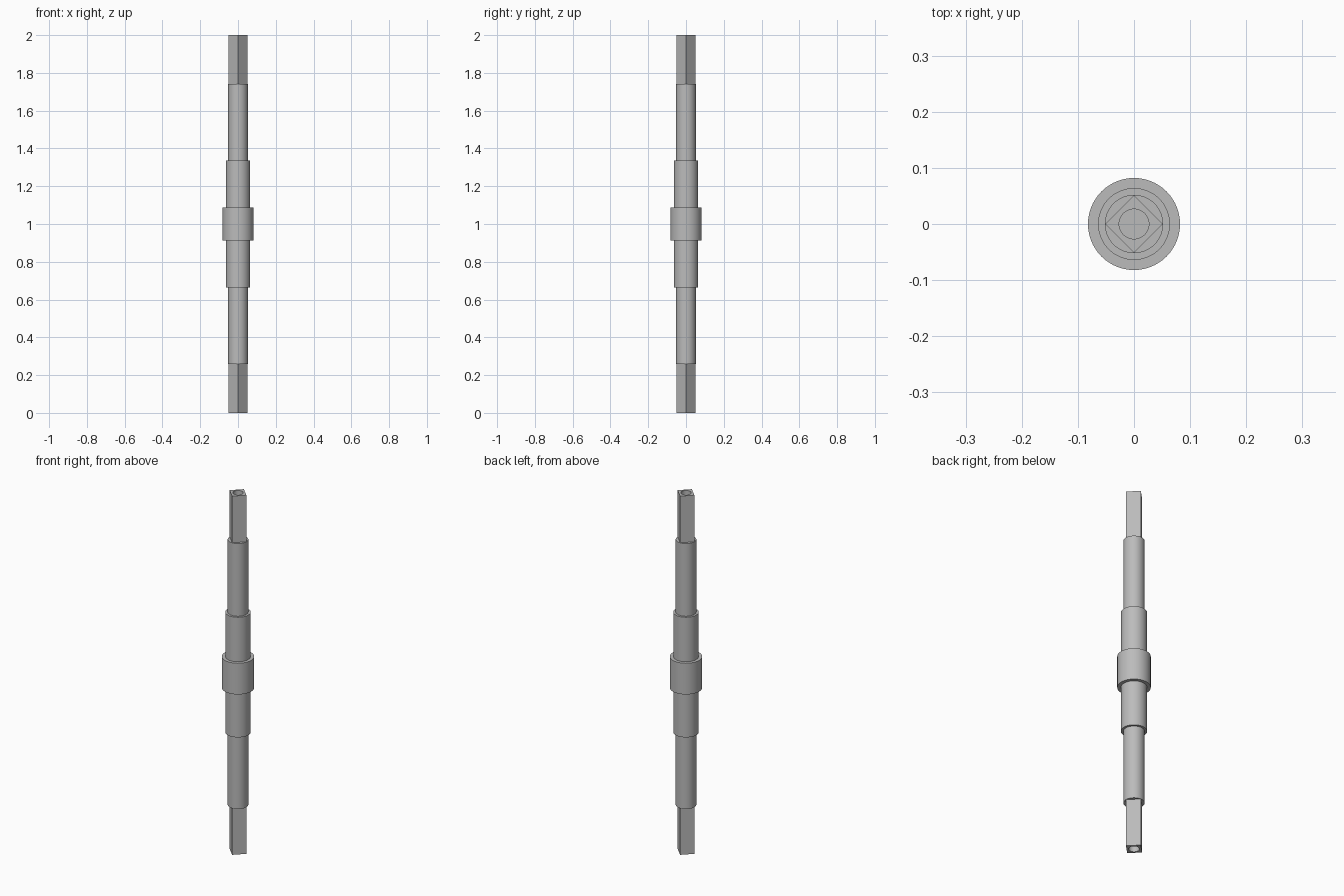
import bpy, bmesh, math

cube = bpy.data.objects.get("Cube")
if cube:
    bpy.data.objects.remove(cube, do_unlink=True)

SEGMENTS = 64

steel = bpy.data.materials.new("grey_steel")
steel.use_nodes = True
steel.diffuse_color = (0.5, 0.5, 0.5, 1)
steel.node_tree.nodes["Principled BSDF"].inputs["Base Color"].default_value = (0.5, 0.5, 0.5, 1)


def ring(bm, radius, z, square):
    """Loop of vertices around the axis, round or square (corners on x and y)."""
    loop = []
    for i in range(SEGMENTS):
        a = math.tau * i / SEGMENTS
        c, s = math.cos(a), math.sin(a)
        r = radius / (abs(c) + abs(s)) if square else radius
        loop.append(bm.verts.new((r * c, r * s, z)))
    return loop


# Upper half of the shaft, middle to tip: radius, height above middle, square section
half = [
    (0.082, 0.087, False), (0.064, 0.087, False),    # collar
    (0.064, 0.335, False), (0.052, 0.335, False),    # sleeve
    (0.052, 0.74, False), (0.0515, 0.74, True),      # long journal
    (0.0515, 1.0, True), (0.0265, 1.0, False),       # square drive end
    (0.0265, 0.87, False),                           # blind bore
]
profile = [(r, 1 - h, sq) for r, h, sq in reversed(half)]
profile += [(r, 1 + h, sq) for r, h, sq in half]

# Skin the rings into one closed turned solid
bm = bmesh.new()
rings = [ring(bm, *p) for p in profile]
for low, high in zip(rings, rings[1:]):
    for i in range(SEGMENTS):
        j = (i + 1) % SEGMENTS
        bm.faces.new((low[i], low[j], high[j], high[i]))
bm.faces.new(rings[0])
bm.faces.new(rings[-1])
bmesh.ops.recalc_face_normals(bm, faces=bm.faces)

mesh = bpy.data.meshes.new("stepped_shaft")
bm.to_mesh(mesh)
bm.free()
mesh.materials.append(steel)
shaft = bpy.data.objects.new("stepped_shaft", mesh)
bpy.context.collection.objects.link(shaft)

# Smooth round walls, crisp steps and corners
bpy.context.view_layer.objects.active = shaft
shaft.select_set(True)
bpy.ops.object.shade_smooth_by_angle(angle=math.radians(30))
